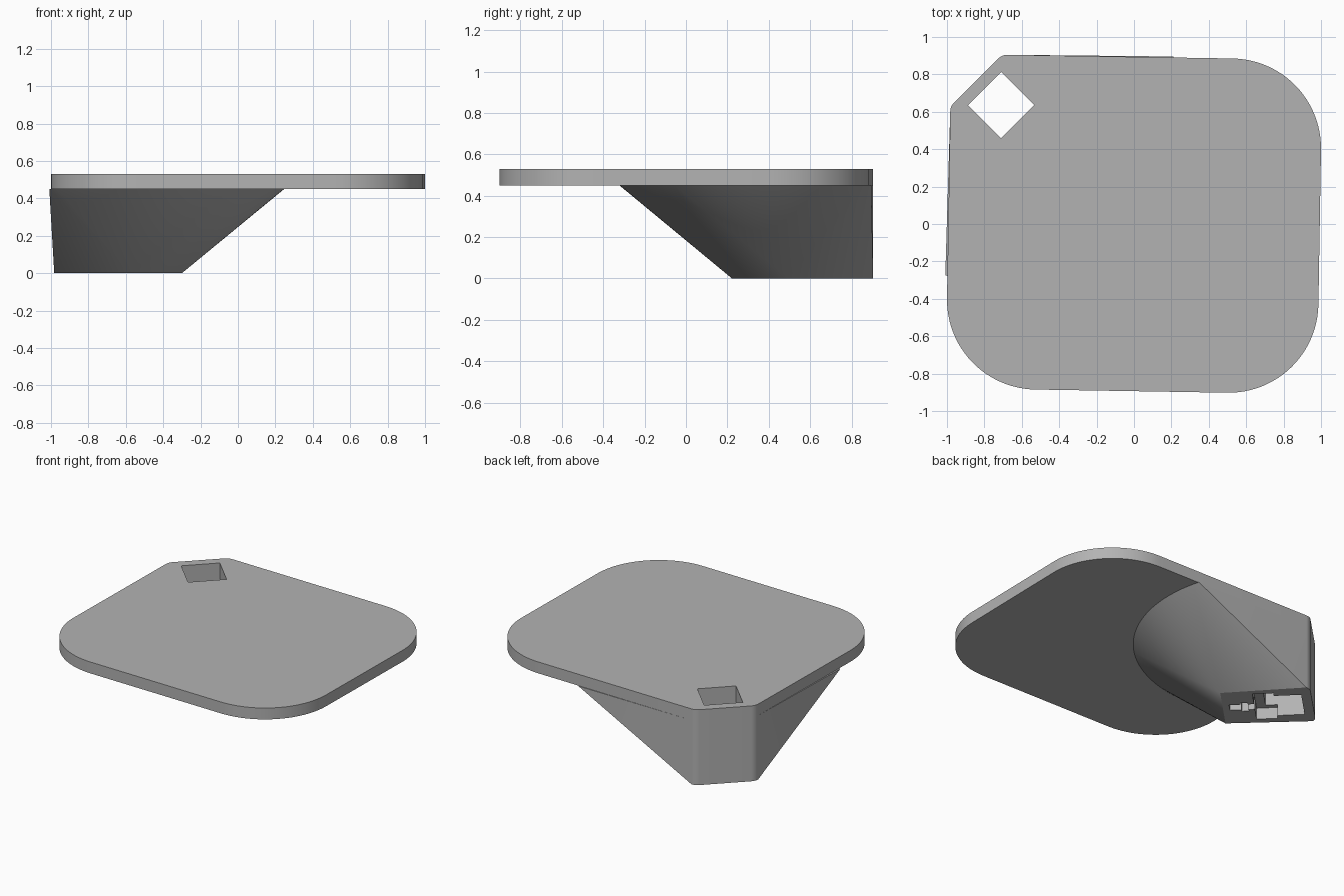
import bpy, bmesh
from math import radians, cos, sin, tan, pi
from mathutils import Vector, Matrix

old = bpy.data.objects.get("Cube")
if old:
    bpy.data.objects.remove(old)

GREY = (0.45, 0.45, 0.45, 1.0)
mat = bpy.data.materials.new("plain grey")
mat.use_nodes = True
mat.diffuse_color = GREY
mat.node_tree.nodes["Principled BSDF"].inputs["Base Color"].default_value = GREY

PLATE_Z, TOP_Z = 0.45, 0.53
HUB = Vector((-0.71, 0.635))      # centre of the square socket
SOCKET = 0.25


def fillet(prev, corner, nxt, radius, steps):
    """Points of a tangent arc that rounds one polygon corner."""
    a, b = (prev - corner).normalized(), (nxt - corner).normalized()
    half = a.angle(b) / 2
    centre = corner + (a + b).normalized() * radius / sin(half)
    start = corner + a * radius / tan(half) - centre
    sweep = pi - 2 * half
    turn = 1 if a.x * b.y - a.y * b.x < 0 else -1
    return [centre + Matrix.Rotation(turn * sweep * i / steps, 2) @ start
            for i in range(steps + 1)]


def make_object(name, bm):
    bmesh.ops.recalc_face_normals(bm, faces=bm.faces)
    mesh = bpy.data.meshes.new(name)
    bm.to_mesh(mesh)
    bm.free()
    mesh.materials.append(mat)
    obj = bpy.data.objects.new(name, mesh)
    bpy.context.collection.objects.link(obj)
    return obj


def cutter(name, near, far, width, bottom, top):
    """Hidden box along the diagonal axis, measured from the socket centre."""
    bm = bmesh.new()
    bmesh.ops.create_cube(bm, size=1)
    bmesh.ops.scale(bm, verts=bm.verts, vec=(far - near, width, top - bottom))
    bmesh.ops.translate(bm, verts=bm.verts,
                        vec=((near + far) / 2, 0, (bottom + top) / 2))
    bmesh.ops.rotate(bm, verts=bm.verts, matrix=Matrix.Rotation(radians(-45), 3, 'Z'))
    bmesh.ops.translate(bm, verts=bm.verts, vec=HUB.to_3d())
    obj = make_object(name, bm)
    obj.hide_render = True
    obj.hide_set(True)
    return obj


def finish(obj, cutters):
    for c in cutters:
        mod = obj.modifiers.new(c.name, 'BOOLEAN')
        mod.operation, mod.solver, mod.object = 'DIFFERENCE', 'EXACT', c
    bpy.context.view_layer.update()
    graph = bpy.context.evaluated_depsgraph_get()
    mesh = bpy.data.meshes.new_from_object(obj.evaluated_get(graph))
    obj.modifiers.clear()
    obj.data = mesh
    bpy.ops.object.select_all(action='DESELECT')
    obj.select_set(True)
    bpy.context.view_layer.objects.active = obj
    bpy.ops.object.shade_smooth_by_angle(angle=radians(25))


# Plate outline: large round corners and one clipped corner, counterclockwise
corners = [Vector(p) for p in ((-0.982, 0.63), (-1.008, -0.877), (0.978, -0.91),
                               (1.008, 0.877), (-0.705, 0.905))]
radii = (0.07, 0.48, 0.48, 0.48, 0.07)
arcs = [fillet(corners[i - 1], corners[i], corners[(i + 1) % 5], r, 24 if r > 0.1 else 8)
        for i, r in enumerate(radii)]

# Flat plate
bm = bmesh.new()
face = bm.faces.new([bm.verts.new((p.x, p.y, PLATE_Z)) for arc in arcs for p in arc])
side = bmesh.ops.extrude_face_region(bm, geom=[face], use_keep_orig=True)
bmesh.ops.translate(bm, vec=(0, 0, TOP_Z - PLATE_Z),
                    verts=[g for g in side["geom"] if isinstance(g, bmesh.types.BMVert)])
plate = make_object("plate", bm)

# Flared bracket: hull from a small foot to a wide arc under the plate
clipped = arcs[0] + arcs[4]
fan = [HUB + Vector((cos(a), sin(a))) * 0.957
       for a in (radians(-108.2 + 124 * i / 48) for i in range(49))]
foot = [Vector((-0.575, 0.222)), Vector((-0.3, 0.497))]
bm = bmesh.new()
for points, z in ((clipped + fan, PLATE_Z), (clipped + foot, 0)):
    for p in points:
        bm.verts.new((p.x, p.y, z))
hull = bmesh.ops.convex_hull(bm, input=bm.verts)
loose = [v for v in bm.verts if not v.link_faces]
bmesh.ops.delete(bm, geom=loose, context='VERTS')
bmesh.ops.dissolve_limit(bm, angle_limit=radians(0.1), verts=bm.verts, edges=bm.edges)
bracket = make_object("bracket", bm)

# Square socket through both parts, and the bolt recess in the foot
h = SOCKET / 2
socket = cutter("socket_cutter", -h, h, SOCKET, -0.1, 0.7)
recess = [cutter("clamp_pocket_cutter", 0.05, 0.185, 0.32, -0.1, 0.08),
          cutter("bolt_slot_cutter", 0.15, 0.345, 0.065, -0.1, 0.07),
          cutter("nut_slot_cutter", 0.225, 0.27, 0.105, -0.1, 0.085)]
finish(plate, [socket])
finish(bracket, [socket] + recess)
for c in [socket] + recess:
    bpy.data.objects.remove(c)
